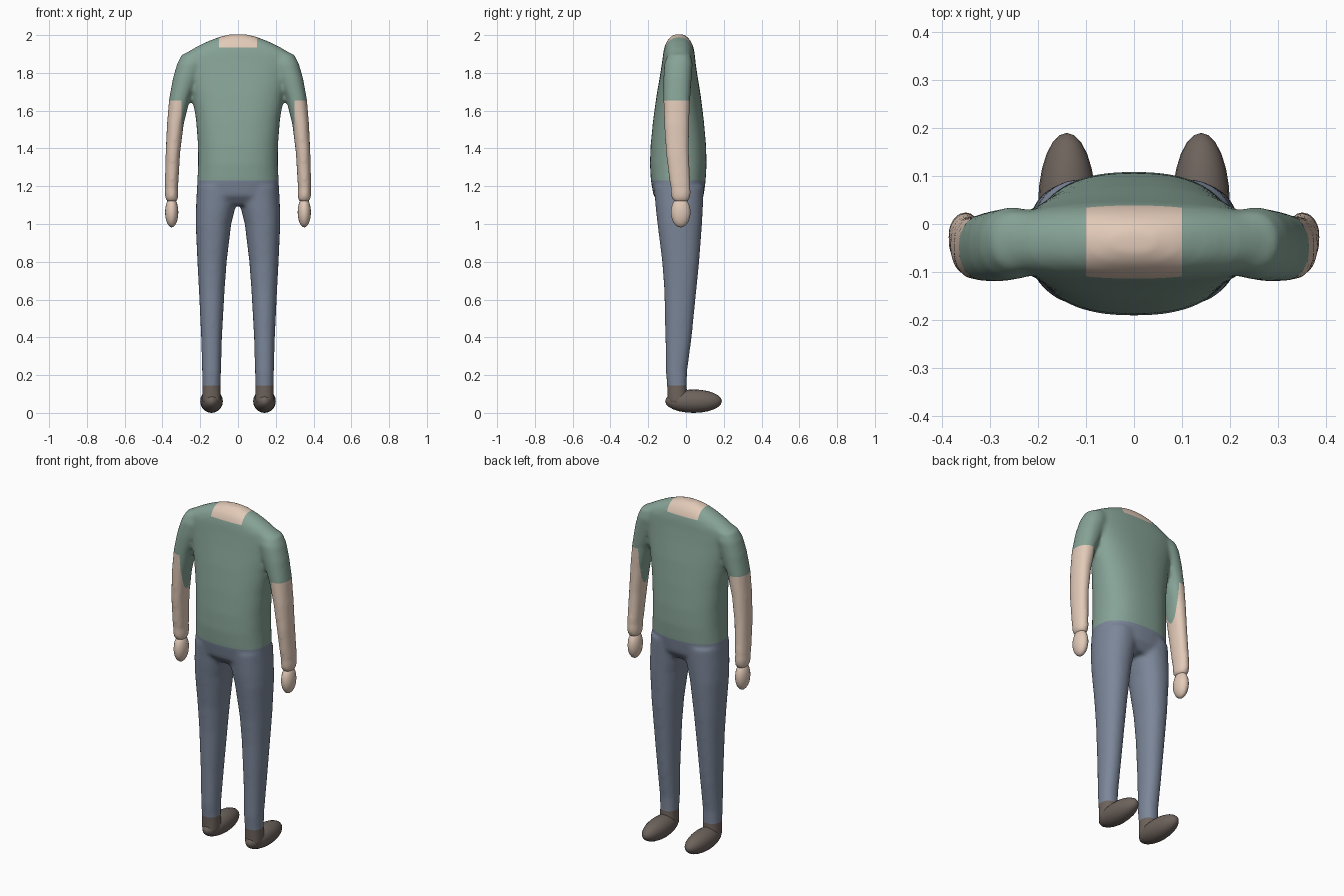
import bpy, bmesh, math
from mathutils import Vector

if "Cube" in bpy.data.objects:
    bpy.data.objects.remove(bpy.data.objects["Cube"])


def material(name, colour):
    mat = bpy.data.materials.new(name)
    mat.use_nodes = True
    mat.diffuse_color = (*colour, 1)
    bsdf = mat.node_tree.nodes["Principled BSDF"]
    bsdf.inputs["Base Color"].default_value = (*colour, 1)
    bsdf.inputs["Roughness"].default_value = 0.8
    return mat


shirt = material("shirt green", (0.24, 0.365, 0.305))
skin = material("skin", (0.76, 0.59, 0.48))
trousers = material("trouser blue", (0.20, 0.24, 0.32))
shoe = material("shoe brown", (0.155, 0.125, 0.108))
SHIRT, SKIN, TROUSERS, SHOE = range(4)


def add_object(name, bm, materials):
    mesh = bpy.data.meshes.new(name)
    bm.to_mesh(mesh)
    bm.free()
    for mat in materials:
        mesh.materials.append(mat)
    obj = bpy.data.objects.new(name, mesh)
    bpy.context.collection.objects.link(obj)
    return obj


def loft(bm, rings, side=1, power=2.0, segments=32):
    """Closed tube through horizontal rounded sections (z, x0, x1, y0, y1)."""
    loops = []
    for z, x0, x1, y0, y1 in rings:
        loop = []
        for i in range(segments):
            a = math.tau * i / segments
            c, s = math.cos(a), math.sin(a)
            px = math.copysign(abs(c) ** (2 / power), c)
            py = math.copysign(abs(s) ** (2 / power), s)
            x = (x0 + x1) / 2 + px * (x1 - x0) / 2
            y = (y0 + y1) / 2 + py * (y1 - y0) / 2
            loop.append(bm.verts.new((side * x, y, z)))
        loops.append(loop)
    faces = [bm.faces.new(loops[0]), bm.faces.new(loops[-1])]
    for low, high in zip(loops, loops[1:]):
        for i in range(segments):
            j = (i + 1) % segments
            faces.append(bm.faces.new((low[i], low[j], high[j], high[i])))
    bmesh.ops.recalc_face_normals(bm, faces=faces)


# Sections of the torso (z, half width, back y, front y)
torso = [
    (1.10, 0.17, -0.13, 0.06), (1.15, 0.218, -0.172, 0.094),
    (1.23, 0.215, -0.186, 0.104), (1.32, 0.211, -0.191, 0.109),
    (1.42, 0.212, -0.187, 0.106), (1.55, 0.222, -0.174, 0.094),
    (1.68, 0.243, -0.156, 0.078), (1.79, 0.27, -0.137, 0.06),
    (1.86, 0.29, -0.126, 0.05), (1.90, 0.285, -0.121, 0.046),
    (1.935, 0.225, -0.115, 0.04), (1.965, 0.165, -0.103, 0.027),
    (1.99, 0.1, -0.083, 0.008), (2.004, 0.045, -0.06, -0.015),
]
# Sections of one arm and one leg (z, x0, x1, y0, y1)
arm = [
    (1.115, 0.328, 0.372, -0.058, 0.004), (1.13, 0.318, 0.384, -0.075, 0.02),
    (1.17, 0.316, 0.388, -0.081, 0.026), (1.19, 0.318, 0.386, -0.08, 0.023),
    (1.21, 0.316, 0.387, -0.086, 0.024), (1.38, 0.306, 0.383, -0.107, 0.016),
    (1.53, 0.287, 0.376, -0.116, 0.017), (1.66, 0.255, 0.365, -0.12, 0.022),
    (1.77, 0.21, 0.345, -0.12, 0.03), (1.85, 0.18, 0.322, -0.115, 0.035),
    (1.9, 0.17, 0.296, -0.095, 0.025),
]
leg = [
    (0.05, 0.09, 0.19, -0.098, 0.01), (0.145, 0.092, 0.189, -0.1, 0.004),
    (0.22, 0.09, 0.19, -0.107, 0.006), (0.4, 0.085, 0.195, -0.109, 0.03),
    (0.65, 0.071, 0.207, -0.115, 0.055), (0.8, 0.06, 0.215, -0.126, 0.07),
    (1.0, 0.036, 0.224, -0.151, 0.085), (1.08, 0.016, 0.223, -0.16, 0.089),
    (1.2, -0.01, 0.217, -0.17, 0.095),
]

# Body: lofted torso and limbs fused into one soft surface
bm = bmesh.new()
loft(bm, [(z, -w, w, y0, y1) for z, w, y0, y1 in torso], power=2.4, segments=48)
for side in (1, -1):
    loft(bm, arm, side, power=2.2)
    loft(bm, leg, side, power=2.2)
body = add_object("body", bm, (shirt, skin, trousers, shoe))
remesh = body.modifiers.new("fuse", "REMESH")
remesh.mode = "VOXEL"
remesh.voxel_size = 0.011
soften = body.modifiers.new("soften", "SMOOTH")
soften.factor = 0.5
soften.iterations = 7
graph = bpy.context.evaluated_depsgraph_get()
fused = bpy.data.meshes.new_from_object(body.evaluated_get(graph))
body.modifiers.clear()


def cut(bm, point, normal, z_low=-1, z_high=3):
    faces = [f for f in bm.faces
             if z_low < f.calc_center_median().z < z_high]
    edges = {e for f in faces for e in f.edges}
    verts = {v for f in faces for v in f.verts}
    bmesh.ops.bisect_plane(bm, geom=[*verts, *edges, *faces], dist=1e-5,
                           plane_co=point, plane_no=normal)


# Clothing borders: hems, sleeves and square neckline
SHOE_TOP, WAIST, SLEEVE, NECK = 0.145, 1.23, 1.655, 1.935
NECK_HALF, ARM_X = 0.1, 0.3
bm = bmesh.new()
bm.from_mesh(fused)
for z in (SHOE_TOP, WAIST, SLEEVE, NECK):
    cut(bm, (0, 0, z), (0, 0, 1))
for side in (1, -1):
    cut(bm, (side * NECK_HALF, 0, 0), (1, 0, 0), z_low=NECK)
    cut(bm, (side * ARM_X, 0, 0), (1, 0, 0), z_low=1.05, z_high=SLEEVE)
for face in bm.faces:
    face.smooth = True
    c = face.calc_center_median()
    if c.z < SHOE_TOP:
        face.material_index = SHOE
    elif abs(c.x) > ARM_X and c.z < SLEEVE:
        face.material_index = SKIN
    elif c.z < WAIST:
        face.material_index = TROUSERS
    elif c.z > NECK and abs(c.x) < NECK_HALF:
        face.material_index = SKIN
    else:
        face.material_index = SHIRT
bm.to_mesh(body.data)
bm.free()
bpy.data.meshes.remove(fused)


def ellipsoid(name, centre, radii, mat, along_y=False):
    bm = bmesh.new()
    bmesh.ops.create_uvsphere(bm, u_segments=20, v_segments=12, radius=1)
    for v in bm.verts:
        p = Vector((v.co.x, v.co.z, -v.co.y)) if along_y else v.co
        v.co = Vector(centre) + Vector([a * r for a, r in zip(p, radii)])
    for face in bm.faces:
        face.smooth = True
    return add_object(name, bm, [mat])


# Hands and shoes
for side, label in ((1, "left"), (-1, "right")):
    ellipsoid(label + "_hand", (side * 0.351, -0.028, 1.062),
              (0.035, 0.052, 0.08), skin)
    ellipsoid(label + "_shoe", (side * 0.14, 0.04, 0.062),
              (0.06, 0.15, 0.062), shoe, along_y=True)
